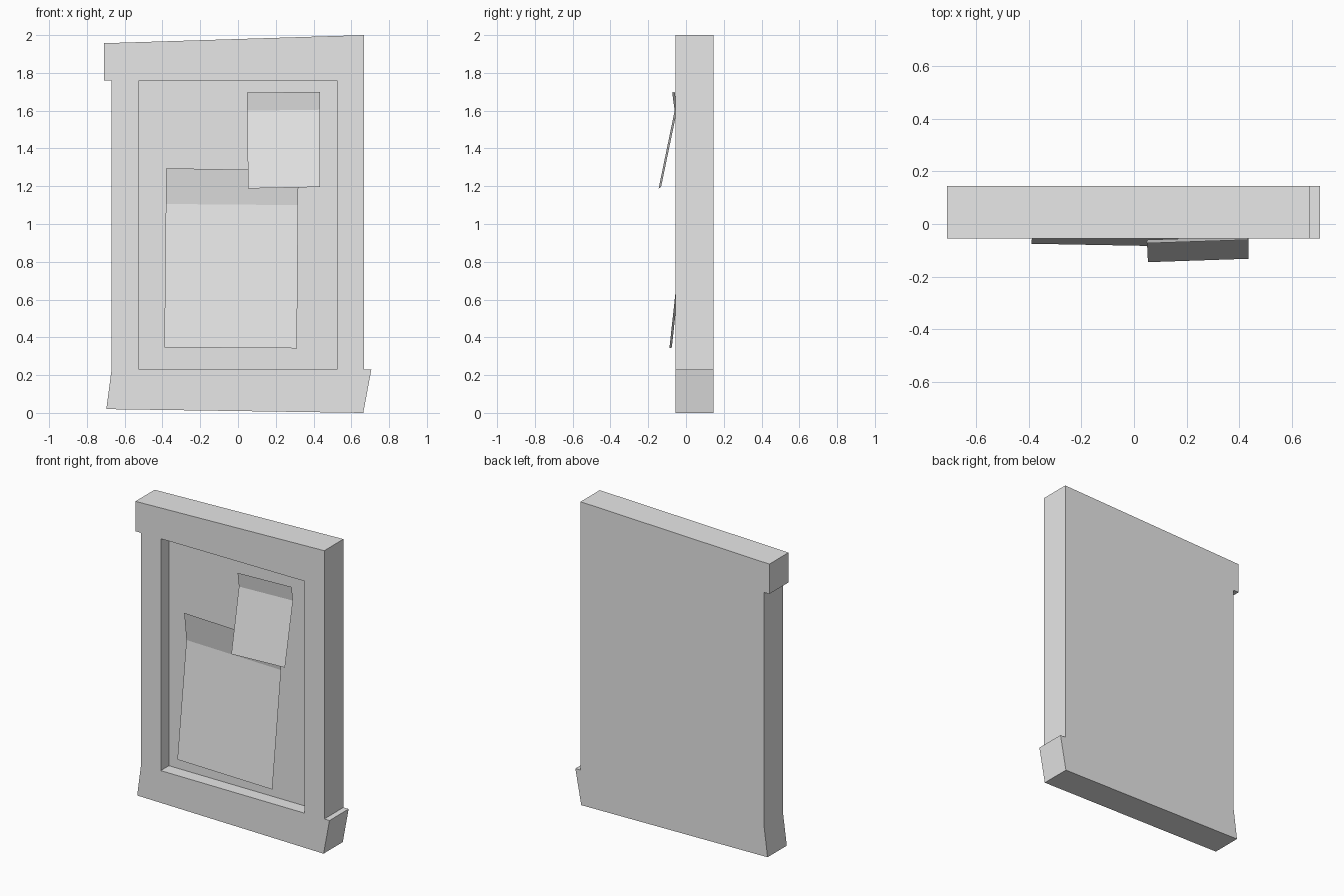
import bpy, bmesh

cube = bpy.data.objects.get("Cube")
if cube:
    bpy.data.objects.remove(cube, do_unlink=True)

FRONT, FLOOR, BACK = -0.055, 0.03, 0.145

grey = bpy.data.materials.new("plain_grey")
grey.use_nodes = True
grey.diffuse_color = (0.8, 0.8, 0.8, 1)
grey.node_tree.nodes["Principled BSDF"].inputs["Base Color"].default_value = (0.8, 0.8, 0.8, 1)


def finish(name, bm):
    """Turn a bmesh into a named grey object."""
    mesh = bpy.data.meshes.new(name)
    bm.to_mesh(mesh)
    bm.free()
    mesh.materials.append(grey)
    obj = bpy.data.objects.new(name, mesh)
    bpy.context.collection.objects.link(obj)
    return obj


def ring(bm, points, y):
    """Closed loop of vertices and edges at depth y."""
    verts = [bm.verts.new((x, y, z)) for x, z in points]
    edges = [bm.edges.new((v, verts[i - 1])) for i, v in enumerate(verts)]
    return verts, edges


def bridge(bm, a, b):
    """Walls between two matching loops."""
    for i in range(len(a)):
        bm.faces.new((a[i - 1], a[i], b[i], b[i - 1]))


# Board: crooked outline with overhanging corners and a recessed panel
outline = [(-0.71, 1.957), (-0.71, 1.76), (-0.67, 1.76), (-0.67, 0.225),
           (-0.697, 0.02), (0.663, 0), (0.706, 0.23), (0.668, 0.23), (0.668, 2)]
opening = [(-0.525, 1.76), (-0.525, 0.23), (0.525, 0.23), (0.525, 1.76)]
bm = bmesh.new()
outer, outer_edges = ring(bm, outline, FRONT)
inner, inner_edges = ring(bm, opening, FRONT)
bmesh.ops.triangle_fill(bm, edges=outer_edges + inner_edges, use_beauty=True)
back, _ = ring(bm, outline, BACK)
floor, _ = ring(bm, opening, FLOOR)
bridge(bm, outer, back)
bridge(bm, inner, floor)
bm.faces.new(back)
bm.faces.new(floor)
bmesh.ops.recalc_face_normals(bm, faces=bm.faces)
finish("notice_board", bm)


# Papers: thin sheets creased near the top, with the lower part lifting forward
def paper(name, left, right):
    bm = bmesh.new()
    a = [bm.verts.new(p) for p in left]
    b = [bm.verts.new(p) for p in right]
    for i in range(len(a) - 1):
        bm.faces.new((a[i], a[i + 1], b[i + 1], b[i]))
    finish(name, bm)


paper("large_paper",
      [(-0.38, -0.018, 1.295), (-0.382, 0.008, 1.106), (-0.39, -0.075, 0.347)],
      [(0.32, -0.031, 1.283), (0.318, -0.005, 1.10), (0.312, -0.088, 0.342)])
paper("small_paper",
      [(0.048, -0.073, 1.695), (0.049, -0.06, 1.60), (0.053, -0.145, 1.188)],
      [(0.434, -0.06, 1.70), (0.434, -0.047, 1.605), (0.435, -0.132, 1.196)])
